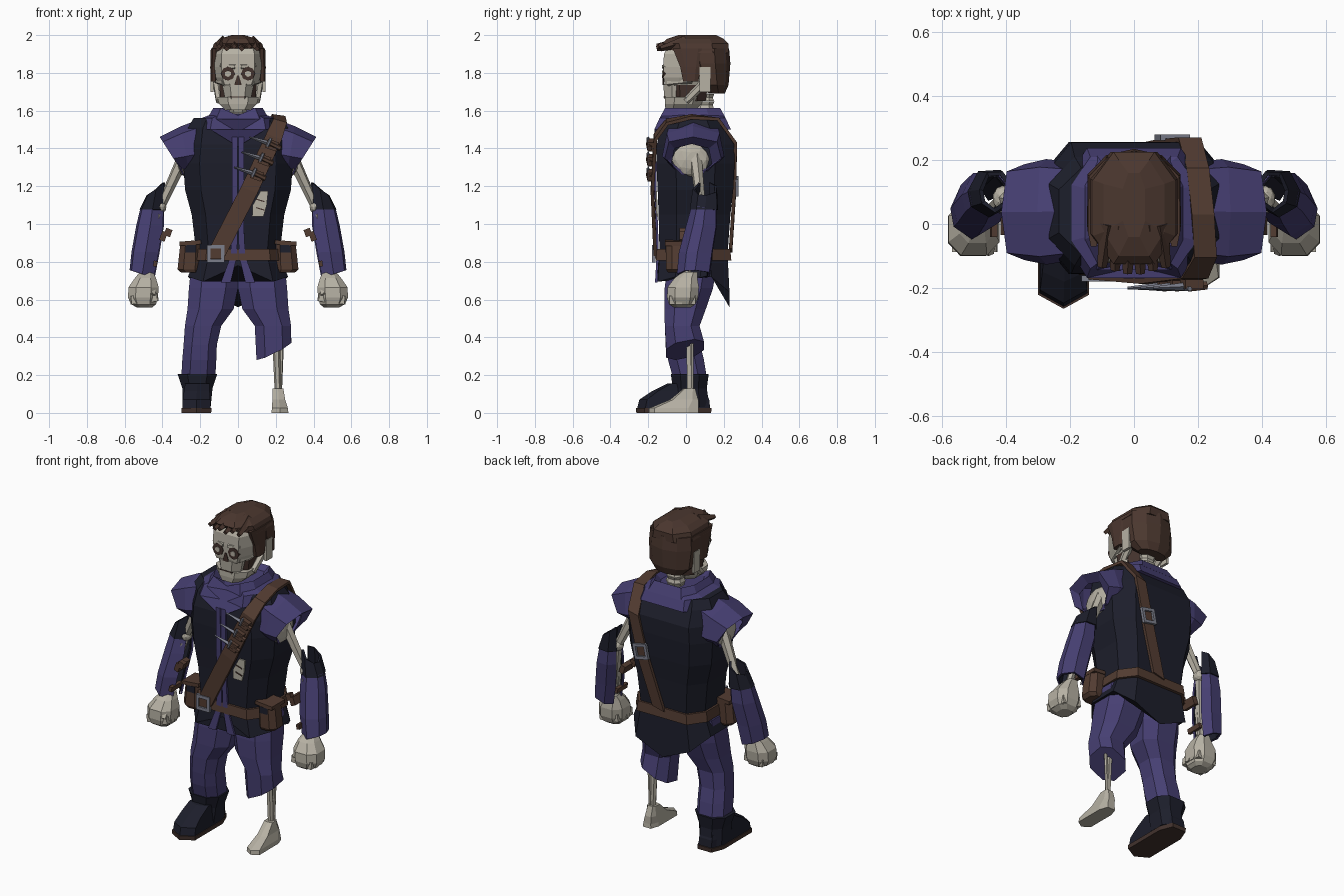
import bpy, bmesh, math
from mathutils import Vector, Matrix


def material(name, rgb):
    m = bpy.data.materials.new(name)
    m.diffuse_color = (*rgb, 1)
    return m


PURPLE = material("purple cloth", (.062, .05, .17))
NAVY = material("dark navy leather", (.012, .013, .024))
HAIR = material("brown hair", (.07, .038, .028))
LEATHER = material("brown leather", (.086, .045, .031))
BONE = material("bone", (.47, .44, .37))
METAL = material("grey metal", (.2, .21, .26))
DARK = material("dark hollow", (.055, .032, .026))

# unit cross-sections
OCT = [(-.5, -1), (.5, -1), (1, -.5), (1, .5), (.5, 1), (-.5, 1), (-1, .5), (-1, -.5)]
BODY = [(0, -1), (.7, -1), (1, -.5), (1, .5), (.7, 1), (0, 1), (-.7, 1), (-1, .5), (-1, -.5), (-.7, -1)]
TOE = [(0, -1), (1, -.78), (1, .6), (.6, 1), (-.6, 1), (-1, .6), (-1, -.78)]
CAP = [(1, 0), (.7, .85), (-.3, 1), (-1, .5), (-1, -.5), (-.3, -1), (.7, -.85)]
BRACER = [(0, -1), (.85, -.55), (1, .1), (.5, .95), (-.5, 1), (-1, .45), (-.95, -.5)]
SCALP = [(-.7, -1), (.7, -1), (1, -.6), (1, .2), (.6, .8), (0, 1), (-.6, .8), (-1, .2), (-1, -.6)]


def finish(name, bm, mat, solid=0):
    bmesh.ops.recalc_face_normals(bm, faces=bm.faces)
    me = bpy.data.meshes.new(name)
    bm.to_mesh(me)
    bm.free()
    me.materials.append(mat)
    ob = bpy.data.objects.new(name, me)
    bpy.context.collection.objects.link(ob)
    if solid:
        mod = ob.modifiers.new("thickness", 'SOLIDIFY')
        mod.thickness, mod.offset = solid, 0
    return ob


def loft(name, rings, mat, sec=OCT, s=1, cap=True, skip=(), axis='Z', solid=0):
    """rings: (cx, cy, cz, rx, ry[, f(u, v) = shift along the axis]); axis X swaps x and z."""
    bm = bmesh.new()
    loops = []
    for cx, cy, cz, rx, ry, *f in rings:
        loop = []
        for u, v in sec:
            p = [cx + rx * u, cy + ry * v, cz + (f[0](u, v) if f else 0)]
            if axis == 'X':
                p.reverse()
            loop.append(bm.verts.new((p[0] * s, p[1], p[2])))
        loops.append(loop)
    n = len(sec)
    for a, b in zip(loops, loops[1:]):
        for i in range(n):
            if i not in skip:
                j = (i + 1) % n
                bm.faces.new((a[i], a[j], b[j], b[i]))
    if cap:
        bm.faces.new(loops[0])
        bm.faces.new(loops[-1])
    return finish(name, bm, mat, solid)


def bar(name, p, q, r1, r2, mat, s=1, n=6):
    p, q = Vector((p[0] * s, p[1], p[2])), Vector((q[0] * s, q[1], q[2]))
    bm = bmesh.new()
    rot = (q - p).to_track_quat('Z', 'Y').to_matrix().to_4x4()
    bmesh.ops.create_cone(bm, cap_ends=True, segments=n, radius1=r1, radius2=r2, depth=(q - p).length,
                          matrix=Matrix.Translation((p + q) / 2) @ rot)
    return finish(name, bm, mat)


def box(name, c, size, mat, s=1, ry=0, rz=0):
    bm = bmesh.new()
    m = (Matrix.Translation((c[0] * s, c[1], c[2])) @ Matrix.Rotation(rz * s, 4, 'Z')
         @ Matrix.Rotation(ry * s, 4, 'Y') @ Matrix.Diagonal((*size, 1)))
    bmesh.ops.create_cube(bm, size=1, matrix=m)
    return finish(name, bm, mat)


def ball(name, c, size, mat, s=1):
    bm = bmesh.new()
    bmesh.ops.create_icosphere(bm, subdivisions=2, radius=1,
                               matrix=Matrix.Translation((c[0] * s, c[1], c[2])) @ Matrix.Diagonal((*size, 1)))
    return finish(name, bm, mat)


def ribbon(name, pts, mat, solid=.016, s=1):
    """pts: (x, y, z, wx, wz) with the half-width vector."""
    bm = bmesh.new()
    rows = [[bm.verts.new(((x + k * wx) * s, y, z + k * wz)) for k in (-1, 1)] for x, y, z, wx, wz in pts]
    for a, b in zip(rows, rows[1:]):
        bm.faces.new((a[0], a[1], b[1], b[0]))
    return finish(name, bm, mat, solid)


def frame(name, c, w, t, mat, ry=0):
    for k in (-1, 1):
        for vert in (0, 1):
            o = Matrix.Rotation(ry, 3, 'Y') @ Vector((0, 0, k * w) if vert else (k * w, 0, 0))
            box(name, Vector(c) + o, (2 * w + t, t, t) if vert else (t, t, 2 * w + t), mat, ry=ry)


# vest with broad pointed back tail
hem = lambda u, v: (-.16 if u == 0 else -.08) * (v > .9) + (.06 if u == 0 else -.025) * (v < -.9)
loft("vest", [(0, .04, .72, .265, .19, hem), (0, .04, .84, .22, .18), (0, .045, 1.05, .245, .19),
              (0, .05, 1.18, .28, .2), (0, .05, 1.32, .29, .207), (0, .05, 1.42, .28, .205),
              (0, .04, 1.51, .265, .17), (0, .04, 1.56, .235, .135)], NAVY, BODY)
for s in (1, -1):
    ribbon("vest_trim", [(.018, -.165, 1.46, .015, 0), (.018, -.162, 1.2, .015, 0), (.018, -.153, .95, .015, 0),
                         (.022, -.15, .83, .017, 0), (.065, -.158, .69, .026, 0)], PURPLE, .012, s)
# wrapped collar
dip = lambda k: (lambda u, v: -k if u == 0 and v < 0 else 0)
loft("collar_lower", [(0, .035, 1.5, .21, .203, dip(.09)), (0, .035, 1.56, .195, .175, dip(.07)),
                      (0, .035, 1.585, .13, .14, dip(.03))], PURPLE, BODY)
loft("collar_upper", [(0, .035, 1.555, .165, .178, dip(.07)), (0, .035, 1.615, .13, .145, dip(.04)),
                      (0, .04, 1.57, .09, .1)], PURPLE, BODY)

# torn opening with ribs
ribbon("torn_opening", [(.14, -.158, 1.175, .02, 0), (.115, -.155, 1.1, .037, 0), (.105, -.153, 1.04, .03, 0)],
       BONE, .008)
for z in (1.08, 1.125):
    box("rib_gap", (.118, -.16, z), (.045, .006, .006), DARK, ry=.3)

# belt, buckle, pouches
loft("belt", [(0, .04, .808, .245, .2), (0, .04, .868, .236, .194)], LEATHER, BODY)
frame("belt_buckle", (-.118, -.17, .842), .037, .019, METAL)
box("buckle_plate", (-.118, -.165, .842), (.06, .015, .05), LEATHER)
for s in (1, -1):
    loft("pouch", [(.25, -.045, .742, .05, .05), (.258, -.045, .76, .062, .06), (.25, -.045, .9, .055, .06)],
         LEATHER, OCT, s)
    box("pouch_flap", (.252, -.045, .9), (.115, .13, .022), LEATHER, s, .08)
    box("pouch_opening", (.25, -.104, .868), (.055, .008, .04), NAVY, s)

# diagonal strap, over the shoulder and down the back
ribbon("chest_strap", [(-.11, -.163, .85, .043, -.018), (.06, -.178, 1.18, .043, -.018),
                       (.19, -.162, 1.46, .041, -.016), (.222, -.1, 1.54, .035, -.01), (.215, .03, 1.568, .035, -.005),
                       (.2, .17, 1.555, .035, 0), (.175, .262, 1.42, .036, .008), (.11, .255, 1.15, .04, .01),
                       (.02, .236, .86, .04, .01)], LEATHER, .018)
frame("back_buckle", (.12, .27, 1.2), .038, .018, METAL, .2)
for x, z in ((.16, 1.43), (.12, 1.35), (.08, 1.27)):
    bar("knife", (x - .1, -.2, z + .03), (x + .01, -.195, z - .005), .004, .014, METAL, n=4)
    box("knife_loop", (x + .02, -.188, z - .012), (.06, .03, .05), LEATHER, ry=.35)
    bar("knife_grip", (x + .01, -.2, z - .005), (x + .065, -.192, z - .03), .013, .015, LEATHER)
    bar("knife_guard", (x - .005, -.203, z - .02), (x + .015, -.203, z + .025), .008, .008, METAL)

for s in (1, -1):
    # flared sleeve caps with a turned-in lip and bare shoulder inside
    loft("sleeve_cap", [(1.415, .04, .2, .135, .15), (1.395, .038, .28, .118, .16, lambda u, v: .02 * u),
                        (1.375, .037, .355, .085, .147, lambda u, v: .055 * u),
                        (1.345, .03, .325, .083, .108, lambda u, v: .035 * u)],
         PURPLE, CAP, s, False, axis='X', solid=.01)
    ball("shoulder_bone", (.285, .025, 1.34), (.035, .1, .088), BONE, s)
    bar("upper_arm", (.285, .05, 1.36), (.41, .08, 1.09), .034, .024, BONE, s)
    ball("elbow", (.41, .08, 1.09), (.032, .04, .035), BONE, s)
    bar("forearm_bone", (.41, .08, 1.09), (.49, .0, .72), .022, .02, BONE, s)
    bar("forearm_bone_thin", (.42, .05, 1.05), (.47, .0, .72), .014, .014, BONE, s)
    # bracers open on the inner side, dark inside
    sleeve = [(.452, .095, 1.09, .058, .062), (.465, .082, .99, .069, .077), (.489, .052, .85, .07, .085),
              (.507, .04, .735, .062, .083, lambda u, v: .02 * u)]
    loft("bracer", sleeve, PURPLE, BRACER, s, False, (5,), solid=.01)
    loft("bracer_lining", [(x, y, z, rx - .009, ry - .009, *f) for x, y, z, rx, ry, *f in sleeve], NAVY,
         BRACER, s, False, (5,), solid=.004)
    loft("bracer_cuff", [(.435, .1, 1.165, .042, .058, lambda u, v: .02 - .035 * u),
                         (.452, .095, 1.075, .062, .068)], NAVY, BRACER, s, False, (5,), solid=.014)
    box("bracer_strap", (.395, .015, .935), (.03, .1, .05), LEATHER, s, -.35)
    box("bracer_tab", (.37, -.02, .955), (.035, .03, .04), LEATHER, s, -.35)
    box("wrist_strap", (.438, .01, .79), (.02, .1, .03), LEATHER, s, -.15)
    # fists
    loft("fist", [(.485, .02, .745, .035, .04), (.49, .0, .715, .055, .06), (.5, -.015, .665, .08, .083),
                  (.503, -.018, .61, .079, .082), (.5, -.02, .575, .066, .07), (.495, -.02, .558, .04, .045)],
         BONE, OCT, s)
    for i in range(4):
        box("finger", (.497, -.073 + .036 * i, .605), (.15 - .012 * abs(i - 1), .03, .045), BONE, s, .12)
    bar("thumb", (.455, -.03, .69), (.455, -.085, .62), .026, .02, BONE, s)

# trousers: one full leg, one torn above the shin
top = [(.12, .035, .80, .125, .13), (.13, .015, .66, .13, .128), (.145, -.005, .55, .122, .11),
       (.185, -.02, .46, .096, .092)]
loft("full_trouser_leg", top + [(.2, -.015, .36, .088, .09), (.205, .0, .28, .09, .095), (.21, .02, .19, .09, .09)],
     PURPLE, s=-1)
loft("torn_trouser_leg", top + [(.19, -.005, .335, .092, .1, lambda u, v: .045 * u + .02 * v)], PURPLE)

# boot
loft("boot_shaft", [(-.215, .02, .205, .105, .1), (-.215, .02, .13, .08, .09), (-.22, .02, .03, .075, .105)], NAVY)
loft("boot_foot", [(-.22, -.065, .025, .075, .193), (-.22, -.062, .07, .073, .185),
                   (-.218, -.04, .115, .068, .14), (-.215, .0, .155, .065, .1)], NAVY, TOE)
loft("boot_sole", [(-.22, -.065, 0, .078, .198), (-.22, -.065, .025, .08, .2)], DARK, TOE)

# bare shin and foot
bar("shin", (.2, .02, .42), (.212, .02, .09), .02, .017, BONE)
bar("thin_shin", (.235, .03, .42), (.222, .03, .09), .01, .01, BONE)
loft("bone_foot", [(.222, -.065, 0, .045, .132), (.222, -.065, .025, .042, .13),
                   (.216, -.01, .07, .034, .075), (.212, .018, .13, .028, .03)], BONE, TOE)

# neck bones
for i in range(5):
    z = 1.53 + i * .04
    loft("neck_bone", [(0, .1, z, .05, .048), (0, .1, z + .02, .042, .042), (0, .1, z + .038, .05, .05)], BONE)

# skull
loft("cranium", [(0, .045, 1.735, .1, .158), (0, .045, 1.775, .118, .163), (0, .045, 1.83, .125, .165),
                 (0, .045, 1.9, .125, .162), (0, .05, 1.965, .1, .13)], BONE, BODY)
loft("upper_jaw", [(0, -.03, 1.662, .068, .085), (0, -.03, 1.74, .085, .09)], BONE)
loft("cheek_hollow", [(0, .015, 1.65, .092, .09), (0, .015, 1.745, .1, .1)], DARK)
loft("lower_jaw", [(0, -.03, 1.603, .068, .078), (0, -.015, 1.635, .1, .097), (0, -.008, 1.672, .11, .103)], BONE)
box("tooth_line", (0, -.113, 1.672), (.085, .012, .005), DARK)
loft("nose_hole", [(0, -.12, 1.735, .02, .005), (0, -.121, 1.785, .005, .005)], DARK)
for s in (1, -1):
    bar("jaw_hinge", (.098, .0, 1.65), (.11, .09, 1.74), .02, .024, BONE, s)
    bar("cheek_bone", (.07, -.095, 1.748), (.118, .03, 1.76), .018, .015, BONE, s)
    bar("eye_socket", (.053, -.1, 1.796), (.053, -.1225, 1.796), .038, .037, DARK, s, 8)
    bar("eye", (.053, -.1, 1.795), (.053, -.1265, 1.795), .019, .017, BONE, s)
    bar("brow", (.015, -.115, 1.832), (.092, -.102, 1.842), .015, .013, BONE, s)
    box("ear_bone", (.138, .1, 1.765), (.016, .058, .13), BONE, s)
    # hair at the temples
    loft("sideburn", [(.128, .025, 1.755, .018, .04), (.128, .025, 1.83, .019, .055), (.126, .02, 1.93, .018, .09)],
         HAIR, OCT, s)

# hair
loft("hair_top", [(0, .06, 1.905, .145, .165, lambda u, v: .025 if v < -.9 else 0), (0, .05, 1.955, .128, .175),
                  (0, .05, 1.98, .095, .15), (0, .06, 2.0, .035, .1)], HAIR)
loft("hair_back", [(0, .165, 1.69, .09, .04), (0, .15, 1.735, .135, .075), (0, .135, 1.85, .145, .1),
                   (0, .13, 1.93, .14, .098)], HAIR, SCALP)
# swept fringe
for i in range(6):
    x = -.1 + .04 * i
    bar("fringe_lock", (x * .8, .0, 1.966), (x, -.16 + abs(x) * .25, 1.94 - .012 * (i % 2)), .032, .014, HAIR, n=4)
